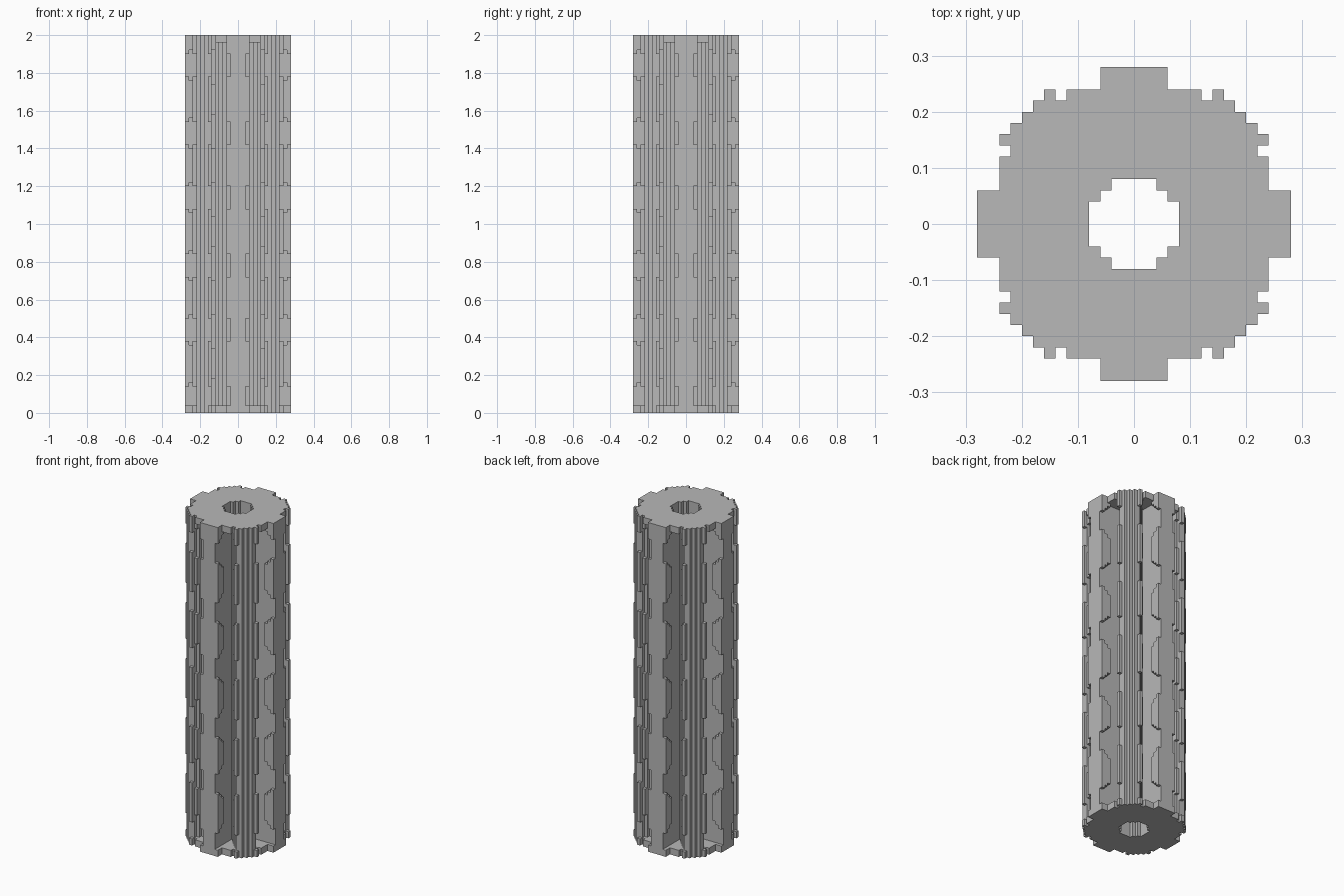
import bpy, bmesh, math

cube = bpy.data.objects.get("Cube")
if cube:
    bpy.data.objects.remove(cube, do_unlink=True)

S = 0.02            # block size
N, LAYERS = 28, 100  # blocks across and up
BORE, CORE, CAP, RIM = 0.077, 0.11, 0.2555, 0.28
CAP_LAYERS = 2

grey = bpy.data.materials.new("plain_grey")
grey.use_nodes = True
colour = (0.48, 0.48, 0.48, 1)
grey.diffuse_color = colour
grey.node_tree.nodes["Principled BSDF"].inputs["Base Color"].default_value = colour


def fin_offset(x, y):
    """Sideways distance from the nearest of the eight radial fins."""
    d = abs(x) * math.sqrt(0.5)
    e = abs(y) * math.sqrt(0.5)
    return min(abs(x), abs(y), abs(d - e))


def lip_start(z):
    """Radius where the wavy lip on the fin sides begins."""
    wave = 0.05 * math.cos(2 * math.pi * (z - 0.085) / 0.35)
    return 0.25 + max(-0.03, min(0.03, wave))


def solid(i, j, k):
    if not (0 <= i < N and 0 <= j < N and 0 <= k < LAYERS):
        return False
    x, y, z = (i - N / 2 + 0.5) * S, (j - N / 2 + 0.5) * S, (k + 0.5) * S
    r = math.hypot(x, y)
    if r < BORE or r > RIM:
        return False
    off = fin_offset(x, y)
    # end caps, wide at the fins
    if k < CAP_LAYERS or k >= LAYERS - CAP_LAYERS:
        return r < CAP or off < 0.06
    # core tube, fins and their lips
    return r < CORE or off < 0.043 or (off < 0.06 and r > lip_start(z))


filled = {(i, j, k) for i in range(N) for j in range(N)
          for k in range(LAYERS) if solid(i, j, k)}

bm = bmesh.new()


def corner(i, j, k):
    return bm.verts.new(((i - N / 2) * S, (j - N / 2) * S, k * S))


def side(i, j, di, dj, low, high):
    """One upright face of a block column, from layer low to high."""
    cx, cy = i + 0.5 + di / 2, j + 0.5 + dj / 2
    tx, ty = -dj / 2, di / 2
    bm.faces.new([corner(cx - tx, cy - ty, low), corner(cx + tx, cy + ty, low),
                  corner(cx + tx, cy + ty, high), corner(cx - tx, cy - ty, high)])


def level(i, j, k, up):
    """One flat face, looking up or down."""
    ring = [(i, j), (i + 1, j), (i + 1, j + 1), (i, j + 1)]
    bm.faces.new([corner(a, b, k) for a, b in (ring if up else ring[::-1])])


for i in range(N):
    for j in range(N):
        # upright faces joined into long strips
        for di, dj in ((1, 0), (-1, 0), (0, 1), (0, -1)):
            start = None
            for k in range(LAYERS + 1):
                bare = (i, j, k) in filled and (i + di, j + dj, k) not in filled
                if bare and start is None:
                    start = k
                elif not bare and start is not None:
                    side(i, j, di, dj, start, k)
                    start = None
        # floors, ceilings and ledges
        for k in range(LAYERS):
            if (i, j, k) in filled:
                if (i, j, k + 1) not in filled:
                    level(i, j, k + 1, True)
                if (i, j, k - 1) not in filled:
                    level(i, j, k, False)

bmesh.ops.remove_doubles(bm, verts=bm.verts[:], dist=0.0001)
mesh = bpy.data.meshes.new("finned_column")
bm.to_mesh(mesh)
bm.free()
mesh.materials.append(grey)
column = bpy.data.objects.new("finned_column", mesh)
bpy.context.collection.objects.link(column)
